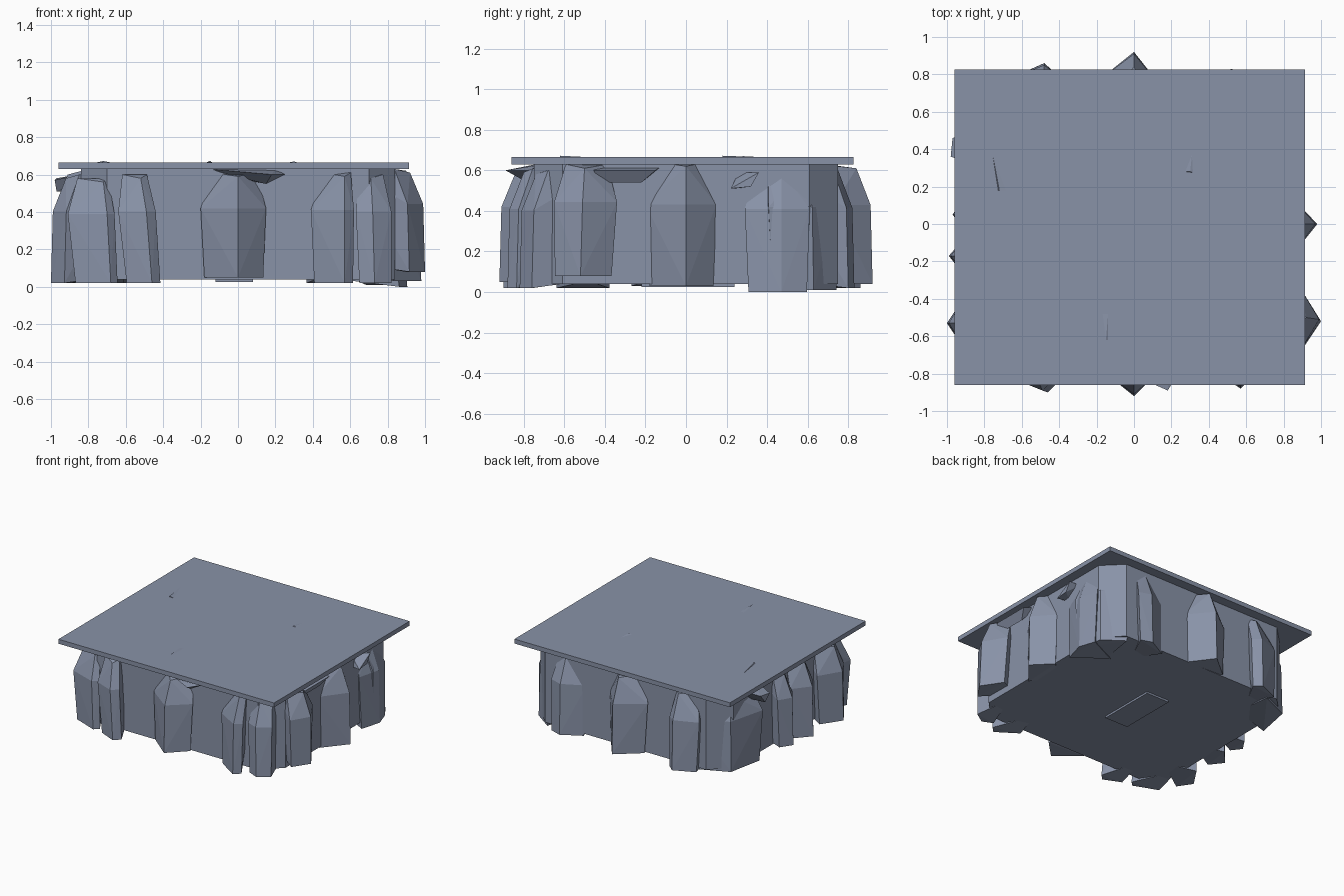
import bpy, bmesh
from mathutils import Vector

# Remove the default object
default = bpy.data.objects.get("Cube")
if default:
    bpy.data.objects.remove(default, do_unlink=True)

# Single stone colour
stone = bpy.data.materials.new("slate_grey")
stone.use_nodes = True
colour = (0.25, 0.29, 0.39, 1)
stone.diffuse_color = colour
stone.node_tree.nodes["Principled BSDF"].inputs["Base Color"].default_value = colour


def hull(name, points):
    """Faceted convex stone wrapped around a few points."""
    bm = bmesh.new()
    for p in points:
        bm.verts.new(p)
    result = bmesh.ops.convex_hull(bm, input=bm.verts)
    loose = set(result["geom_interior"]) | set(result["geom_unused"])
    bmesh.ops.delete(bm, geom=[g for g in loose if isinstance(g, bmesh.types.BMVert)],
                     context="VERTS")
    bmesh.ops.recalc_face_normals(bm, faces=bm.faces)
    mesh = bpy.data.meshes.new(name)
    bm.to_mesh(mesh)
    bm.free()
    mesh.materials.append(stone)
    obj = bpy.data.objects.new(name, mesh)
    bpy.context.collection.objects.link(obj)
    return obj


def box(name, low, high):
    return hull(name, [(x, y, z) for x in (low[0], high[0])
                       for y in (low[1], high[1]) for z in (low[2], high[2])])


def boulder(name, out, along, reach, left, right, bottom, top,
            lean=0, slope_left=0.75, slope_right=0.9):
    """Upright crystal-like rock: a ridge facing out, tapering towards the top."""
    out = Vector((*out, 0)).normalized()
    side = Vector((-out.y, out.x, 0))
    middle = bottom + (top - bottom) * 0.66
    # each level: height, width factor, ridge setback, sideways shift, rise at the back
    levels = ((bottom, 0.9, 0, 0, 0.035),
              (middle, 1, 0.01, lean / 2, 0),
              (top, 0.66, 0.08, lean, 0))
    points = []
    for height, width, setback, drift, rise in levels:
        for shift, depth, lift in ((0, 0, 0), (-left, left * slope_left, 0),
                                   (right, right * slope_right, 0),
                                   (right - left, 0.32, rise)):
            points.append(side * (along + drift + shift * width)
                          + out * (reach - setback - depth) + Vector((0, 0, height + lift)))
    # slanted crown: drop the ridge corner a little
    points[8].z -= 0.02
    return hull(name, points)


def rock_row(side_name, out, rocks):
    for number, rock in enumerate(rocks, 1):
        boulder(f"{side_name}_rock_{number}", out, *rock)


# Top slab, the chamfered block beneath it, and the plate under its middle
box("top_slab", (-0.96, -0.86, 0.63), (0.915, 0.825, 0.665))
W, D, C = 0.84, 0.75, 0.14
hull("core_block", [(sx * x, sy * y, z) for sx in (-1, 1) for sy in (-1, 1)
                    for x, y in ((W - C, D), (W, D - C)) for z in (0.04, 0.64)])
box("base_plate", (-0.12, -0.22, 0.025), (0.08, 0.24, 0.05))

# Rocks per side: along, reach, left width, right width, bottom, top, lean, slopes
rock_row("front", (0, -1), [
    (-0.68, 0.83, 0.21, 0.04, 0.02, 0.58, -0.04, 0.35),
    (-0.46, 0.90, 0.15, 0.05, 0.02, 0.60, -0.06, 0.4),
    (0, 0.92, 0.2, 0.15, 0.05, 0.61),
    (0.57, 0.88, 0.18, 0.05, 0.02, 0.61, 0, 0.6),
    (0.73, 0.82, 0.09, 0.1, 0.02, 0.60, -0.02, 0.4, 0.6)])
rock_row("left", (1, 0), [
    (-0.52, 1.0, 0.14, 0.17, 0.08, 0.63, 0.02, 0.6, 0.6),
    (0, 0.98, 0.2, 0.15, 0.03, 0.64),
    (0.47, 0.905, 0.18, 0.14, 0, 0.62, 0, 0.25, 0.3)])
rock_row("back", (0, 1), [
    (-0.52, 0.83, 0.1, 0.17, 0.02, 0.62, 0, 0.3, 0.5),
    (0, 0.92, 0.15, 0.2, 0.04, 0.63, 0, 1.2, 0.75),
    (0.48, 0.86, 0.06, 0.18, 0.02, 0.61, 0, 0.8, 0.4)])
rock_row("right", (-1, 0), [
    (-0.05, 0.97, 0.1, 0.08, 0.04, 0.6, 0, 0.6, 0.7),
    (0.17, 0.99, 0.13, 0.11, 0.03, 0.62, 0, 0.8, 0.7),
    (0.53, 1.0, 0.17, 0.12, 0.02, 0.6, 0, 0.6, 0.6)])

# Broad boulders standing on the two back corners
boulder("left_back_corner_rock", (1, 1), -0.15, 1.04, 0.19, 0.21, 0.01, 0.63, 0, 0.6, 0.15)
boulder("right_back_corner_rock", (-1, 1), 0.14, 1.05, 0.26, 0.26, 0.02, 0.61, 0, 0.35, 0.6)

# Loose chips wedged under the slab
hull("front_chip", [(-0.16, -0.74, 0.63), (0.25, -0.78, 0.6), (0.18, -0.89, 0.6),
                    (0.15, -0.8, 0.55), (0, -0.7, 0.58), (0.2, -0.7, 0.63)])
hull("left_front_chip", [(0.8, -0.5, 0.62), (0.8, -0.12, 0.62), (0.9, -0.15, 0.6),
                         (0.9, -0.45, 0.6), (0.86, -0.22, 0.54), (0.86, -0.45, 0.54)])
hull("left_back_chip", [(0.8, 0.26, 0.59), (0.8, 0.36, 0.59), (0.9, 0.36, 0.59),
                        (0.9, 0.22, 0.51), (0.9, 0.32, 0.52), (0.8, 0.24, 0.51)])
hull("right_chip", [(-0.8, 0.3, 0.61), (-0.8, 0.5, 0.6), (-0.97, 0.46, 0.58),
                    (-0.98, 0.36, 0.57), (-0.97, 0.4, 0.51), (-0.8, 0.4, 0.5)])

# Slivers of stone breaking through the slab
hull("right_sliver", [(-0.78, 0.5, 0.66), (-0.73, 0.18, 0.66), (-0.66, 0.18, 0.66),
                      (-0.72, 0.18, 0.672)])
hull("front_sliver", [(-0.18, -0.38, 0.66), (-0.13, -0.38, 0.66), (-0.13, -0.62, 0.66),
                      (-0.15, -0.62, 0.672)])
hull("left_sliver", [(0.25, 0.28, 0.66), (0.33, 0.27, 0.66), (0.32, 0.46, 0.66),
                     (0.3, 0.28, 0.67)])
